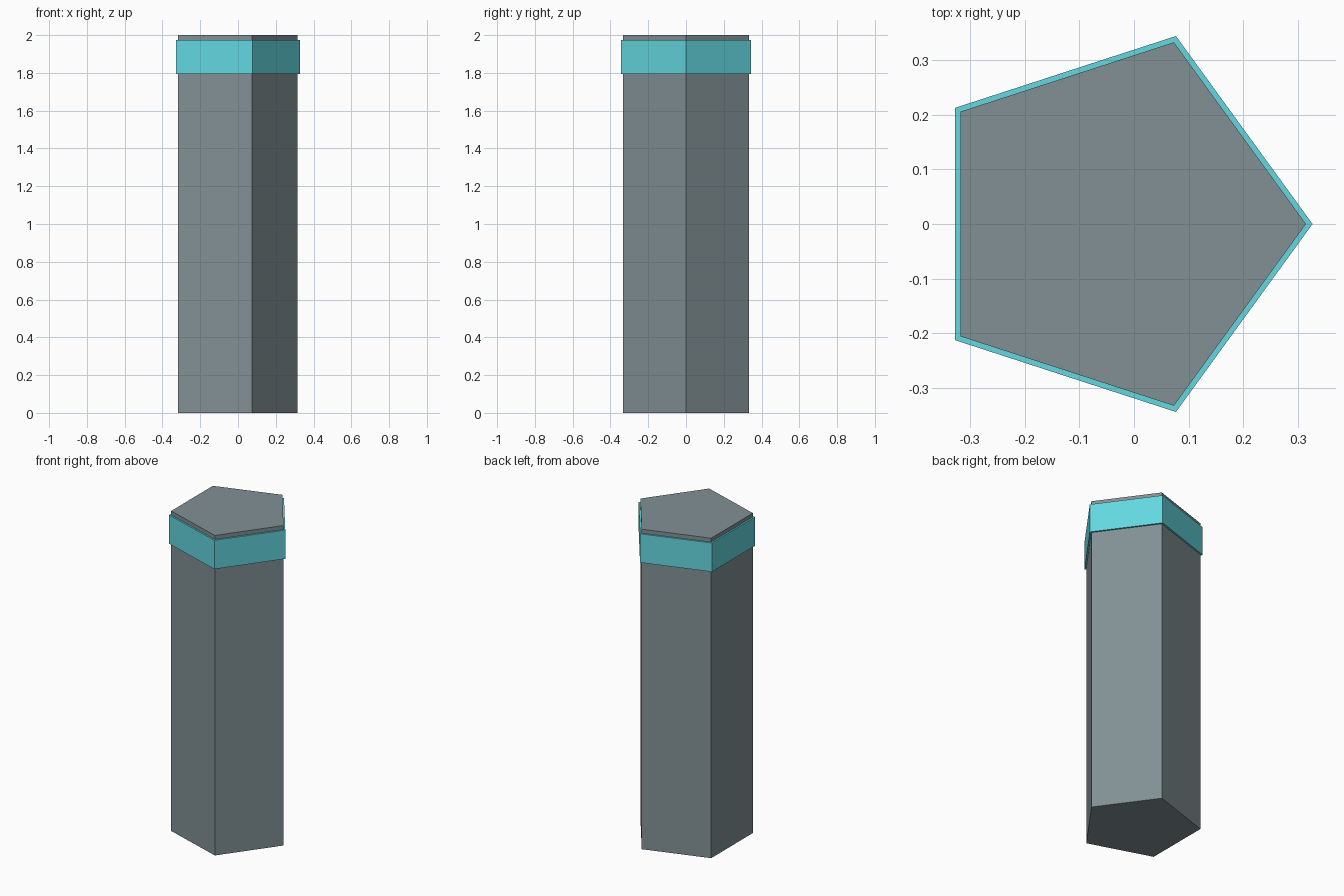
import bpy
import bmesh
from math import cos, sin, tau

SIDES = 5
CENTRE_X = -0.035
COLUMN_R, BAND_R = 0.35, 0.362
HEIGHT = 2.0
BAND_LOW, BAND_HIGH = 1.795, 1.975

cube = bpy.data.objects.get("Cube")
if cube:
    bpy.data.objects.remove(cube, do_unlink=True)


def make_material(name, rgb):
    mat = bpy.data.materials.new(name)
    mat.use_nodes = True
    mat.diffuse_color = (*rgb, 1)
    bsdf = next(n for n in mat.node_tree.nodes if n.type == 'BSDF_PRINCIPLED')
    bsdf.inputs["Base Color"].default_value = (*rgb, 1)
    return mat


def pentagon(bm, radius, z):
    """Loop of corners with one corner pointing along +x."""
    return [bm.verts.new((CENTRE_X + radius * cos(tau * i / SIDES),
                          radius * sin(tau * i / SIDES), z))
            for i in range(SIDES)]


def bridge(bm, low, high):
    for i in range(SIDES):
        j = (i + 1) % SIDES
        bm.faces.new((low[i], low[j], high[j], high[i]))


def finish(bm, name, mat):
    bmesh.ops.recalc_face_normals(bm, faces=bm.faces)
    mesh = bpy.data.meshes.new(name)
    bm.to_mesh(mesh)
    bm.free()
    mesh.materials.append(mat)
    obj = bpy.data.objects.new(name, mesh)
    bpy.context.collection.objects.link(obj)
    return obj


stone = make_material("slate_grey", (0.22, 0.28, 0.30))
teal = make_material("bright_turquoise", (0.125, 0.68, 0.74))

# Five-sided column, closed at both ends
bm = bmesh.new()
bottom, top = pentagon(bm, COLUMN_R, 0), pentagon(bm, COLUMN_R, HEIGHT)
bridge(bm, bottom, top)
bm.faces.new(bottom)
bm.faces.new(top)
finish(bm, "column", stone)

# Thin collar wrapped around the column just below its top
bm = bmesh.new()
loops = [pentagon(bm, r, z) for r, z in (
    (BAND_R, BAND_LOW), (BAND_R, BAND_HIGH),
    (COLUMN_R, BAND_HIGH), (COLUMN_R, BAND_LOW))]
for k in range(3):
    bridge(bm, loops[k], loops[k + 1])
bridge(bm, loops[3], loops[0])
finish(bm, "collar_band", teal)
